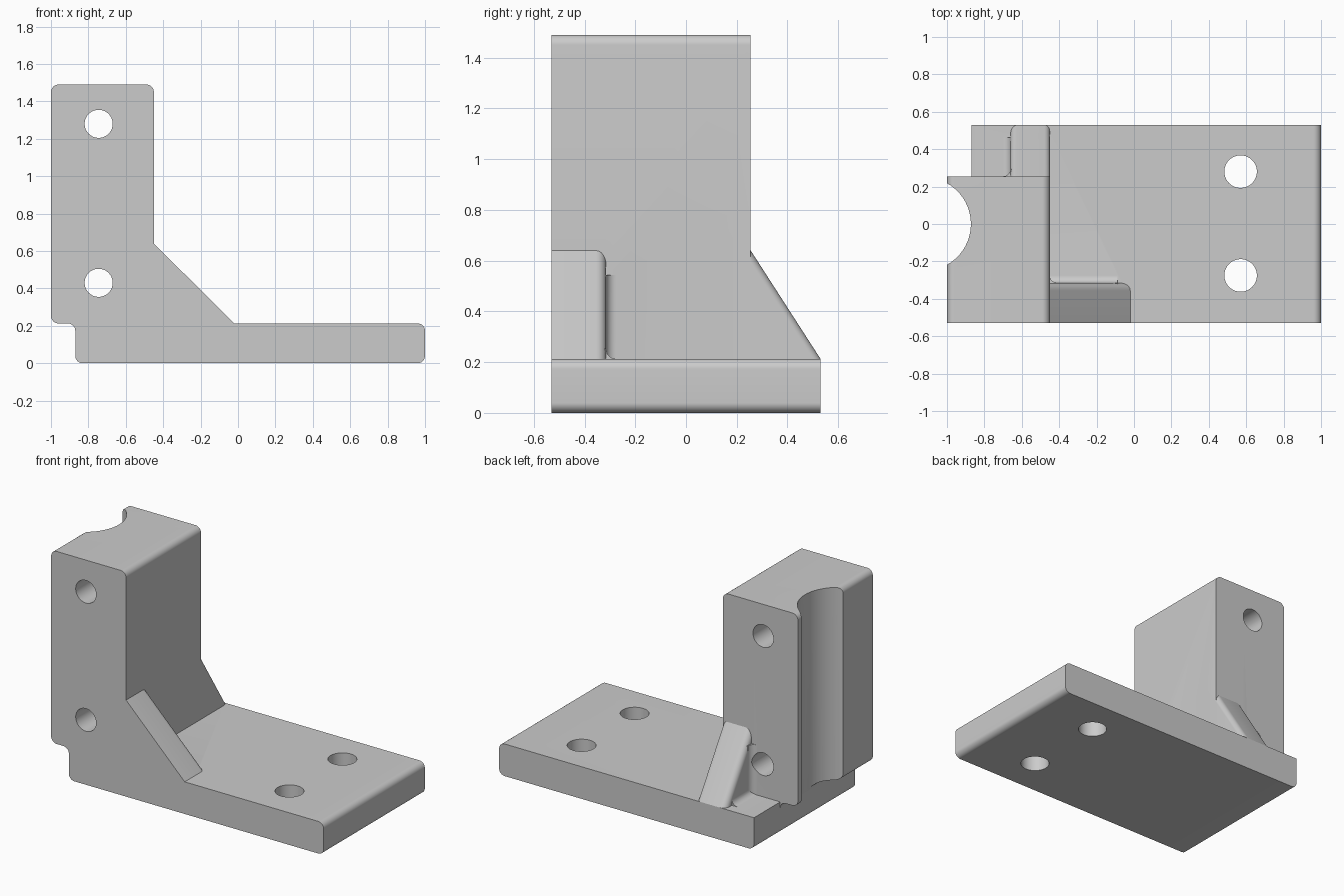
import bpy, bmesh, math
from mathutils import Vector, Matrix

old = bpy.data.objects.get("Cube")
if old:
    bpy.data.objects.remove(old, do_unlink=True)

# Single plain grey material
grey = bpy.data.materials.new("plain_grey")
grey.use_nodes = True
colour = (0.6, 0.6, 0.6, 1)
grey.diffuse_color = colour
grey.node_tree.nodes["Principled BSDF"].inputs["Base Color"].default_value = colour

FRONT, BACK, STEP = -0.53, 0.53, 0.255
FACE, BASE_TOP, R = -0.45, 0.213, 0.04


def rounded(corners, steps=8):
    """Turn (x, z, radius) corners into an outline with arcs."""
    out = []
    for i, (x, z, r) in enumerate(corners):
        p = Vector((x, z))
        if not r:
            out.append(p)
            continue
        a = (Vector(corners[i - 1][:2]) - p).normalized()
        b = (Vector(corners[(i + 1) % len(corners)][:2]) - p).normalized()
        half = a.angle(b) / 2
        centre = p + (a + b).normalized() * r / math.sin(half)
        t = r / math.tan(half)
        start, end = p + a * t - centre, p + b * t - centre
        for k in range(steps + 1):
            out.append(centre + start.lerp(end, k / steps).normalized() * r)
    return out


def make_object(name, bm, matrix=None):
    if matrix:
        bm.transform(matrix)
    bmesh.ops.recalc_face_normals(bm, faces=bm.faces[:])
    mesh = bpy.data.meshes.new(name)
    bm.to_mesh(mesh)
    bm.free()
    mesh.materials.append(grey)
    obj = bpy.data.objects.new(name, mesh)
    bpy.context.collection.objects.link(obj)
    return obj


def prism_bm(outline, y0, y1):
    """Extrude an x-z outline along y."""
    bm = bmesh.new()
    face = bm.faces.new([bm.verts.new((p[0], y0, p[1])) for p in outline])
    new = bmesh.ops.extrude_face_region(bm, geom=[face])["geom"]
    verts = [g for g in new if isinstance(g, bmesh.types.BMVert)]
    bmesh.ops.translate(bm, verts=verts, vec=(0, y1 - y0, 0))
    # The source face is kept by the extrusion, so the solid stays closed
    return bm


def cylinder(name, radius, depth, matrix):
    bm = bmesh.new()
    bmesh.ops.create_cone(bm, cap_ends=True, segments=64, radius1=radius,
                          radius2=radius, depth=depth)
    return make_object(name, bm, matrix)


def combine(target, tool, operation):
    mod = target.modifiers.new(tool.name, "BOOLEAN")
    mod.operation, mod.solver, mod.object = operation, "EXACT", tool
    bpy.context.view_layer.objects.active = target
    bpy.ops.object.modifier_apply(modifier=mod.name)
    bpy.data.objects.remove(tool, do_unlink=True)


def rib_parts(name, place, length, width, height, outer_round):
    """Sloped rib growing along local x, with hollow fillets on its +y side."""
    slope = height / length
    outline = [(-0.1, -0.1), (length * 0.8, -0.1), (length, 0),
               (-0.1, height + 0.1 * slope)]
    bm = prism_bm(outline, 0, width)

    def slope_edge(y):
        return [e for e in bm.edges if all(
            abs(v.co.y - y) < 1e-4 and abs(v.co.z - height + slope * v.co.x) < 1e-4
            for v in e.verts)]
    bmesh.ops.bevel(bm, geom=slope_edge(width), offset=R, segments=6,
                    profile=0.5, affect="EDGES")
    if outer_round:
        bmesh.ops.bevel(bm, geom=slope_edge(0), offset=outer_round, segments=6,
                        profile=0.5, affect="EDGES")
    parts = [make_object(name, bm, place)]

    # Hollow fillet section in the corner beside the rib
    s = 0.03
    arc = [(R - R * math.sin(k * math.pi / 16), R - R * math.cos(k * math.pi / 16))
           for k in range(9)]
    section = arc + [(-s, R), (-s, -s), (R, -s)]
    along_base = Matrix(((0, 1, 0, 0), (1, 0, 0, width), (0, 0, 1, 0), (0, 0, 0, 1)))
    along_wall = Matrix(((0, 0, 1, 0), (1, 0, 0, width), (0, 1, 0, 0), (0, 0, 0, 1)))
    for label, turn, reach in (("_base_fillet", along_base, length - 1.7 * R),
                               ("_wall_fillet", along_wall, height - 2.4 * R)):
        parts.append(make_object(name + label, prism_bm(section, -s, reach), place @ turn))
    return parts


# Base plate
bracket = make_object("mounting_bracket", prism_bm(rounded([
    (-0.87, 0, R), (1, 0, R), (1, BASE_TOP, R), (-0.87, BASE_TOP, 0)]), FRONT, BACK))

# Upright block with a rounded overhang at its foot
upright = make_object("upright_block", prism_bm(rounded([
    (FACE, 0.1, 0), (FACE, 1.49, R), (-1, 1.49, R), (-1, BASE_TOP, R),
    (-0.87, BASE_TOP, R), (-0.87, 0.1, 0)]), FRONT, STEP))
combine(bracket, upright, "UNION")

# Front and back ribs
front_place = Matrix.Translation((FACE, FRONT, BASE_TOP))
back_place = Matrix.Translation((FACE, STEP, BASE_TOP)) @ Matrix.Rotation(math.pi / 2, 4, "Z")
ribs = rib_parts("front_rib", front_place, 0.43, 0.215, 0.427, 0)
ribs += rib_parts("back_rib", back_place, BACK - STEP, 0.21, 0.427, 0.03)
for part in ribs:
    combine(bracket, part, "UNION")

# Half-round groove, cross holes and base holes
combine(bracket, cylinder("groove", 0.25, 1.6, Matrix.Translation((-1.122, 0, 0.95))), "DIFFERENCE")
for z in (0.43, 1.28):
    place = Matrix.Translation((-0.745, 0, z)) @ Matrix.Rotation(math.pi / 2, 4, "X")
    combine(bracket, cylinder("cross_hole", 0.075, 2, place), "DIFFERENCE")
for y in (-0.275, 0.28):
    combine(bracket, cylinder("base_hole", 0.087, 1, Matrix.Translation((0.57, y, 0.1))), "DIFFERENCE")

# Smooth the rounds, keep the edges crisp
bpy.ops.object.select_all(action="DESELECT")
bracket.select_set(True)
bpy.context.view_layer.objects.active = bracket
bpy.ops.object.shade_smooth_by_angle(angle=math.radians(30))
